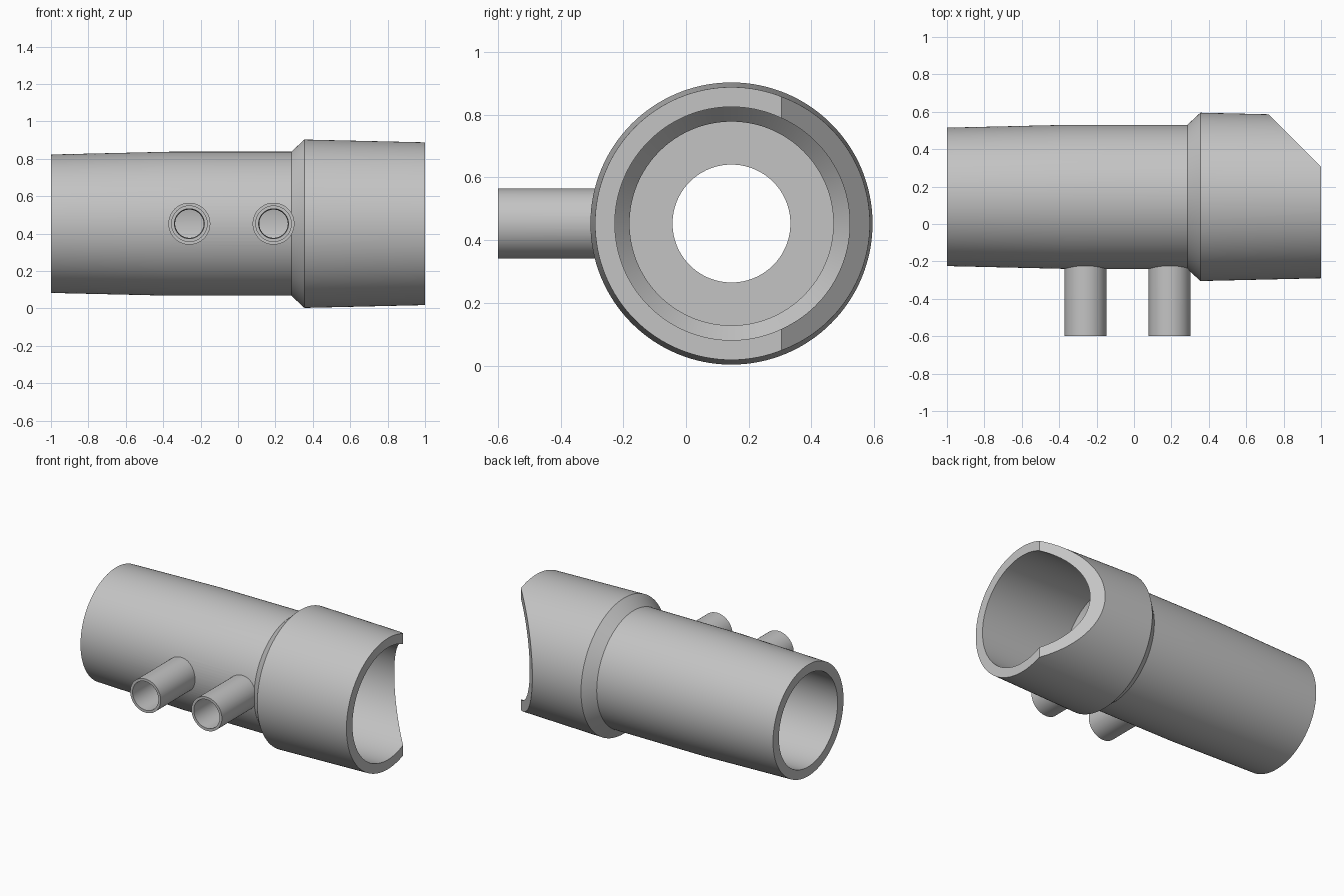
import bpy, bmesh, math
from mathutils import Vector

cube = bpy.data.objects.get("Cube")
if cube:
    bpy.data.objects.remove(cube, do_unlink=True)

AXIS_Y, AXIS_Z = 0.145, 0.453   # centre line of the main tube

plastic = bpy.data.materials.new("light grey plastic")
plastic.use_nodes = True
grey = (0.55, 0.55, 0.55, 1)
plastic.diffuse_color = grey
plastic.node_tree.nodes["Principled BSDF"].inputs["Base Color"].default_value = grey


def make_object(name, bm):
    bmesh.ops.recalc_face_normals(bm, faces=bm.faces)
    mesh = bpy.data.meshes.new(name)
    bm.to_mesh(mesh)
    bm.free()
    mesh.materials.append(plastic)
    obj = bpy.data.objects.new(name, mesh)
    bpy.context.collection.objects.link(obj)
    return obj


def lathe(name, profile, place, segments, hollow=False):
    """Turn (position, radius) points; place maps position and ring offsets to space."""
    bm = bmesh.new()
    angles = [math.tau * i / segments for i in range(segments)]
    rings = [[bm.verts.new(place(p, r * math.cos(a), r * math.sin(a))) for a in angles]
             for p, r in profile]
    pairs = list(zip(rings, rings[1:]))
    if hollow:
        pairs.append((rings[-1], rings[0]))
    else:
        bm.faces.new(rings[0])
        bm.faces.new(rings[-1])
    for a, b in pairs:
        for i in range(segments):
            j = (i + 1) % segments
            bm.faces.new((a[i], a[j], b[j], b[i]))
    return make_object(name, bm)


def combine(target, tool, operation):
    mod = target.modifiers.new(operation, 'BOOLEAN')
    mod.operation = operation
    mod.solver = 'EXACT'
    mod.object = tool
    bpy.context.view_layer.objects.active = target
    bpy.ops.object.modifier_apply(modifier=mod.name)
    bpy.data.objects.remove(tool, do_unlink=True)


# Main tube: tapered outside, socket, and an orifice plate inside
outside = [(-1, 0.37), (-0.36, 0.385), (0.285, 0.385), (0.355, 0.45), (1, 0.435)]
inside = [(1, 0.372), (0.355, 0.387), (0.285, 0.325),
          (-0.015, 0.325), (-0.015, 0.188), (-0.055, 0.188), (-0.055, 0.325),
          (-0.36, 0.325), (-1, 0.308)]
tube = lathe("flow_tube", outside + inside,
             lambda p, u, v: (p, AXIS_Y + u, AXIS_Z + v), 128, hollow=True)

# Two side ports with stepped bores into the tube, one each side of the plate
for x in (-0.26, 0.19):
    def place(p, u, v, x=x):
        return (x + u, p, AXIS_Z + v)
    port = lathe("port", [(-0.6, 0.112), (-0.21, 0.112)], place, 64)
    combine(tube, port, 'UNION')
    bore = lathe("port_bore", [(-0.7, 0.095), (-0.23, 0.095), (-0.23, 0.08), (-0.1, 0.07)],
                 place, 64)
    combine(tube, bore, 'DIFFERENCE')

# Slanted cut across the back of the socket mouth
bm = bmesh.new()
corners = [(0.305, 1.0), (1.305, 0.0), (1.305, 1.0)]
base = bm.faces.new([bm.verts.new((x, y, -0.5)) for x, y in corners])
extruded = bmesh.ops.extrude_face_region(bm, geom=[base])["geom"]
bmesh.ops.translate(bm, vec=Vector((0, 0, 2)),
                    verts=[g for g in extruded if isinstance(g, bmesh.types.BMVert)])
combine(tube, make_object("mouth_cutter", bm), 'DIFFERENCE')

# Smooth round walls, crisp rims
bpy.ops.object.select_all(action='DESELECT')
tube.select_set(True)
bpy.context.view_layer.objects.active = tube
bpy.ops.object.shade_smooth_by_angle(angle=math.radians(25))
